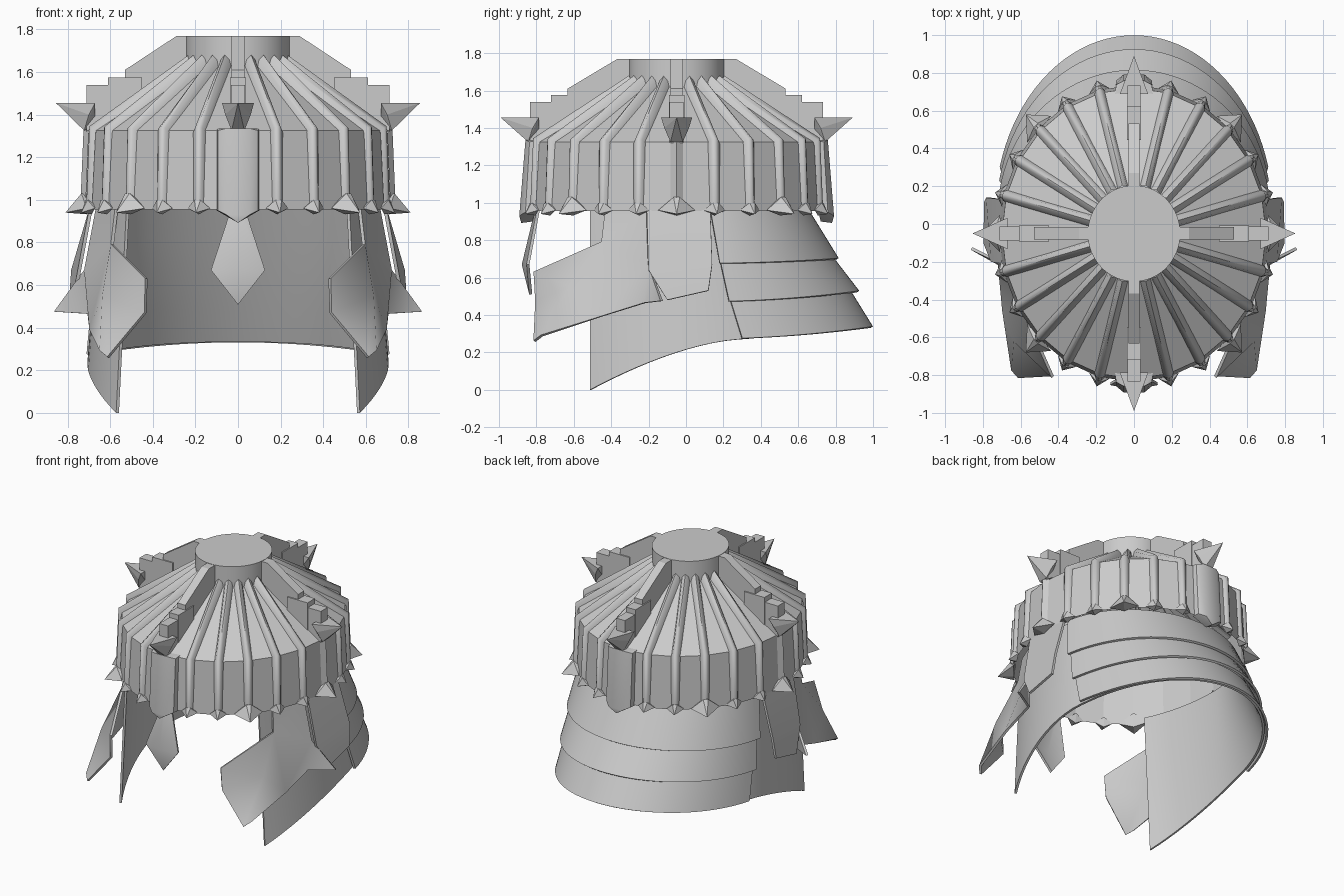
import bpy, bmesh
from math import sin, cos, asin, pi, radians

cube = bpy.data.objects.get("Cube")
if cube:
    bpy.data.objects.remove(cube, do_unlink=True)

grey = bpy.data.materials.new("plain light grey metal")
grey.use_nodes = True
COLOUR = (0.6, 0.6, 0.6, 1)
grey.diffuse_color = COLOUR
grey.node_tree.nodes["Principled BSDF"].inputs["Base Color"].default_value = COLOUR

CENTRE_Y = -0.05   # crown axis
STRETCH = 1.1      # crown is longer front to back
SIDES = 24


def polar(out, side, z, ang, stretch=STRETCH):
    return (out * cos(ang) - side * sin(ang),
            CENTRE_Y + stretch * (out * sin(ang) + side * cos(ang)), z)


def finish(name, bm, smooth=None, thickness=0, mirror=False):
    bmesh.ops.recalc_face_normals(bm, faces=bm.faces)
    mesh = bpy.data.meshes.new(name)
    bm.to_mesh(mesh)
    bm.free()
    mesh.materials.append(grey)
    obj = bpy.data.objects.new(name, mesh)
    bpy.context.collection.objects.link(obj)
    bpy.ops.object.select_all(action='DESELECT')
    obj.select_set(True)
    bpy.context.view_layer.objects.active = obj
    if thickness:
        # applied first, so the rims count as sharp edges
        mod = obj.modifiers.new("thickness", 'SOLIDIFY')
        mod.thickness = thickness
        mod.offset = 0
        bpy.ops.object.modifier_apply(modifier=mod.name)
    if smooth:
        bpy.ops.object.shade_smooth_by_angle(angle=radians(smooth))
    if mirror:
        obj.modifiers.new("mirror", 'MIRROR')


def loft(bm, rows, closed=False):
    """Join rows of points with quads."""
    grid = [[bm.verts.new(p) for p in row] for row in rows]
    n = len(grid[0])
    for a, b in zip(grid, grid[1:]):
        for i in range(n if closed else n - 1):
            j = (i + 1) % n
            bm.faces.new((a[i], a[j], b[j], b[i]))
    return grid


def hull(bm, points):
    verts = [bm.verts.new(p) for p in points]
    bmesh.ops.convex_hull(bm, input=verts)


def sheet(name, points, faces, **kw):
    bm = bmesh.new()
    verts = [bm.verts.new(p) for p in points]
    for f in faces:
        bm.faces.new([verts[i] for i in f])
    finish(name, bm, thickness=0.016, **kw)


def revolve(name, profile, sides, stretch, smooth=None):
    """Turned shape, closed at the top and open below."""
    bm = bmesh.new()
    rows = [[polar(r, 0, z, 2 * pi * i / sides, stretch) for i in range(sides)]
            for r, z in profile]
    grid = loft(bm, rows, closed=True)
    bm.faces.new(grid[0])
    finish(name, bm, smooth)


# Crown: pleated cone over a faceted band, and the round cap
revolve("crown", [(0.23, 1.63), (0.70, 1.325), (0.715, 0.955)], SIDES, STRETCH)
revolve("top_cap", [(0.245, 1.77), (0.245, 1.61)], 64, 1.04, smooth=40)

# Ribs run down the cone and the band, each ending in a flared foot
ribs, feet = bmesh.new(), bmesh.new()
RIB_PATH = [(0.22, 1.61, 0.033, 0.02, 0.07), (0.70, 1.315, 0.03, 0.022, 0.03),
            (0.715, 0.97, 0.024, 0.022, 0)]
for k in range(SIDES):
    ang = 2 * pi * k / SIDES
    if k % 6:
        rows = []
        for r, z, w, out, up in RIB_PATH:
            rows.append([polar(r + out * e, w * s, z + up * e, ang)
                         for s, e in ((-1, 0), (-0.6, 0.7), (0, 1), (0.6, 0.7), (1, 0))])
        loft(ribs, rows)
    elif k % 12 == 0:
        # the two side ribs only cover the band
        loft(ribs, [[polar(r + e, s, z, ang) for s, e in ((-0.03, 0), (0, 0.025), (0.03, 0))]
                    for r, z in ((0.70, 1.33), (0.715, 0.97))])
    if k not in (6, 18):
        # every third foot is larger
        w, tip, top = (0.09, 0.81, 1.03) if k % 3 == 0 else (0.055, 0.762, 1.0)
        hull(feet, [polar(o, s, z, ang) for o, s, z in (
            (0.735, -0.015, top), (0.735, 0.015, top), (0.70, 0, top),
            (0.71, -w, 0.96), (0.71, w, 0.96), (tip, 0, 0.94), (0.71, 0, 0.932))])
finish("crown_ribs", ribs, smooth=55)
finish("rib_feet", feet)

# Four stepped fins, each with a spike at its lower end
FIN = [(0.2, 1.768), (0.29, 1.768), (0.53, 1.61), (0.53, 1.42), (0.2, 1.63)]
STEP_UPPER = [(0.45, 1.575), (0.61, 1.575), (0.61, 1.375), (0.45, 1.48)]
STEP_LOWER = [(0.55, 1.54), (0.712, 1.54), (0.712, 1.32), (0.55, 1.42)]
fins, spikes = bmesh.new(), bmesh.new()
for k in range(4):
    ang = k * pi / 2
    for outline, w in ((FIN, 0.03), (STEP_UPPER, 0.038), (STEP_LOWER, 0.034)):
        hull(fins, [polar(o, s, z, ang) for s in (-w, w) for o, z in outline])
    hull(spikes, [polar(o, s, z, ang) for o, s, z in (
        (0.67, -0.075, 1.455), (0.67, 0.075, 1.455), (0.855, 0, 1.455),
        (0.70, -0.06, 1.40), (0.70, 0.06, 1.40),
        (0.722, -0.03, 1.325), (0.722, 0.03, 1.325), (0.67, 0, 1.345))])
finish("stepped_fins", fins)
finish("fin_spikes", spikes)

# Raised plates on the front and back of the band
for name, ang in (("front_band_plate", -pi / 2), ("back_band_plate", pi / 2)):
    bm = bmesh.new()
    pts = [(0.755, 0, 0.892), (0.70, 0, 0.90)]
    for s in (-1, 1):
        pts += [(0.67, 0.1 * s, 1.335), (0.715, 0.095 * s, 1.325), (0.735, 0.055 * s, 1.335),
                (0.69, 0.1 * s, 0.95), (0.735, 0.095 * s, 0.95), (0.765, 0.055 * s, 0.93)]
    hull(bm, [polar(o, s, z, ang) for o, s, z in pts])
    finish(name, bm, smooth=40)

# Nose guard: folded kite
sheet("nose_guard",
      [(-0.03, -0.79, 0.96), (0, -0.80, 0.96), (0.03, -0.79, 0.96), (0.125, -0.845, 0.67),
       (0, -0.83, 0.51), (-0.125, -0.845, 0.67), (0, -0.87, 0.67)],
      [(0, 1, 6, 5), (1, 2, 3, 6), (5, 6, 4), (6, 3, 4)], smooth=40)


# Neck guard: three overlapping elliptical layers at the back
def neck_layer(name, top, bottom, columns=40):
    bm = bmesh.new()
    rows = []
    for a, b, z_side, z_back, y0 in (top, bottom):
        t0 = asin((y0 - 0.05) / b)
        row = []
        for i in range(columns + 1):
            t = t0 + (pi - 2 * t0) * i / columns
            row.append((a * cos(t), 0.05 + b * sin(t), z_side + (z_back - z_side) * sin(t) ** 2))
        rows.append(row)
    loft(bm, rows)
    finish(name, bm, smooth=40, thickness=0.015)


neck_layer("neck_layer_upper", (0.665, 0.60, 0.96, 0.96, 0.13), (0.715, 0.76, 0.675, 0.70, 0.18))
neck_layer("neck_layer_middle", (0.69, 0.72, 0.70, 0.72, 0.18), (0.722, 0.87, 0.47, 0.525, 0.23))
neck_layer("neck_layer_lower", (0.70, 0.81, 0.50, 0.55, 0.23), (0.73, 0.943, 0.27, 0.335, 0.30))


# Inner neck shell: one smooth wall from cheek to cheek around the back
def shell_bottom(y):
    if y < 0.3:
        return 0.27 * (1 - max(0, (0.3 - y) / 0.81) ** 1.6)
    return 0.27 + 0.1 * (y - 0.3)


bm = bmesh.new()
shell_rows = []
FRONT_T = asin(-0.56 / 0.95)
for f in (0, 0.25, 0.5, 0.75, 1):
    row = []
    for i in range(61):
        t = FRONT_T + (pi - 2 * FRONT_T) * i / 60
        back_depth = 0.58 + 0.345 * f
        y = 0.05 + (0.95 if sin(t) < 0 else back_depth) * sin(t)
        low = shell_bottom(y)
        row.append(((0.64 + 0.06 * f) * cos(t), y, 0.96 + (low - 0.96) * f))
    shell_rows.append(row)
loft(bm, shell_rows)
finish("inner_neck_shell", bm, smooth=40, thickness=0.015)

# Cheek guard: bent plate curling inward in front, with a flared rear corner
sheet("cheek_guard",
      [(0.66, -0.21, 0.96), (0.715, -0.20, 0.67), (0.70, -0.22, 0.465), (0.57, -0.43, 0.96),
       (0.59, -0.45, 0.79), (0.69, -0.46, 0.39), (0.43, -0.81, 0.63), (0.435, -0.80, 0.47),
       (0.61, -0.81, 0.26), (0.645, -0.77, 0.29), (0.63, -0.62, 0.55), (0.86, -0.13, 0.475)],
      [(0, 3, 4, 1), (1, 4, 5, 2), (4, 6, 10), (6, 7, 10), (7, 8, 10), (8, 9, 10),
       (9, 5, 10), (5, 4, 10), (1, 2, 11)], smooth=50, mirror=True)

# Ear guard: side plate leaning outward to a blunt point
sheet("ear_guard",
      [(0.69, -0.21, 0.96), (0.69, 0.13, 0.96), (0.75, -0.20, 0.64), (0.775, 0.14, 0.67),
       (0.79, -0.10, 0.48), (0.785, 0.12, 0.53)],
      [(0, 1, 3, 2), (2, 3, 5, 4)], smooth=40, mirror=True)
